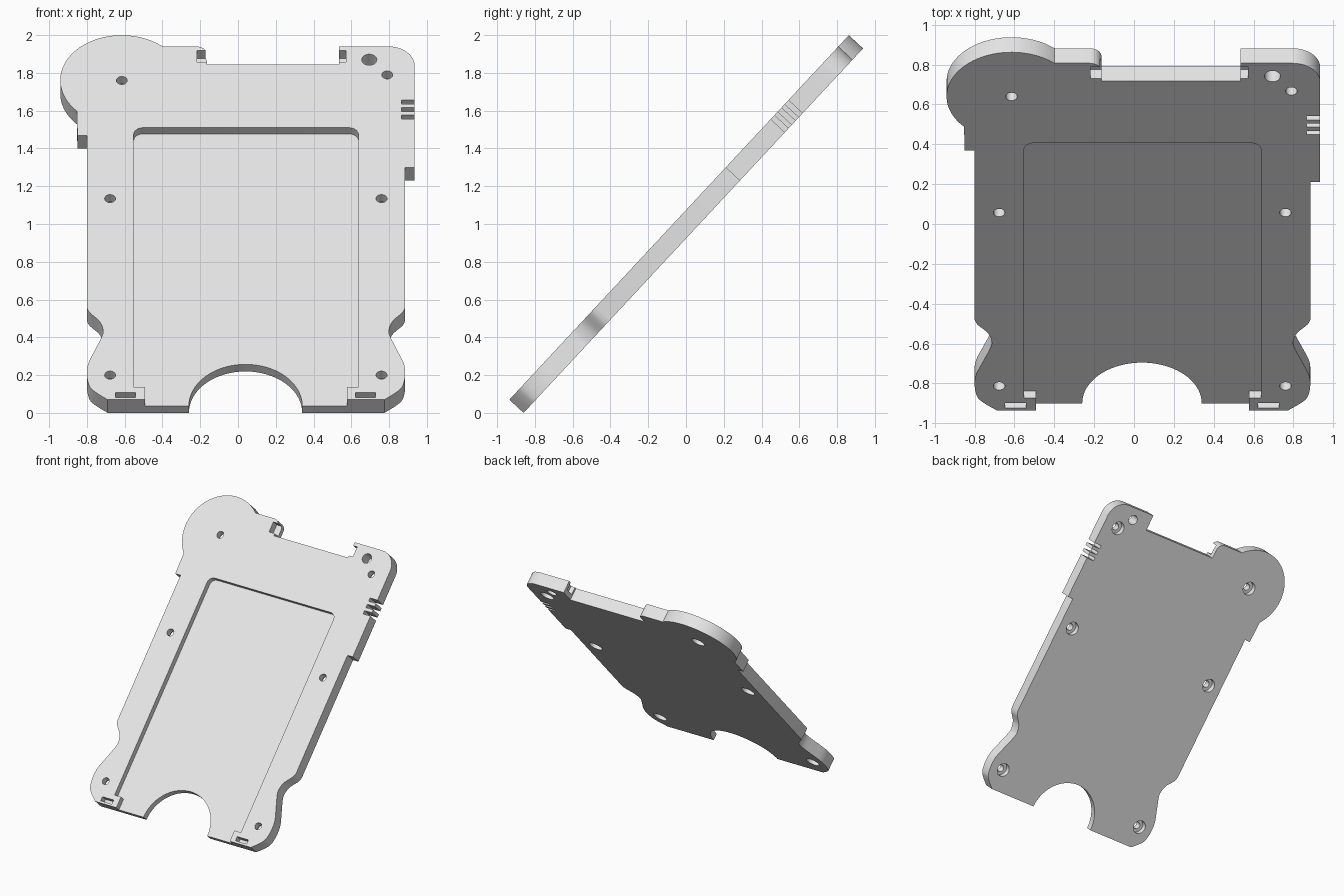
import bpy
import bmesh
from math import sin, cos, radians, pi
from mathutils import Vector

THICK = 0.1026     # plate thickness
FLOOR = 0.055      # height of the recess floor
TILT = radians(47.03)
MID = 0.0425       # centre line of the lower body

cube = bpy.data.objects.get("Cube")
if cube:
    bpy.data.objects.remove(cube, do_unlink=True)

grey = bpy.data.materials.new("light grey plastic")
grey.use_nodes = True
grey.diffuse_color = (0.8, 0.8, 0.8, 1)
grey.node_tree.nodes["Principled BSDF"].inputs["Base Color"].default_value = (0.8, 0.8, 0.8, 1)


def arc(cx, cy, r, a0, a1, n=16):
    """Points along a circular arc, angles in degrees."""
    steps = [radians(a0 + (a1 - a0) * i / n) for i in range(n + 1)]
    return [(cx + r * cos(a), cy + r * sin(a)) for a in steps]


def spline(pts, n=6):
    """Smooth curve through the points."""
    p = [Vector(q) for q in [pts[0]] + pts + [pts[-1]]]
    out = []
    for a, b, c, d in zip(p, p[1:], p[2:], p[3:]):
        for i in range(n):
            t = i / n
            q = 2 * b + (c - a) * t + (2 * a - 5 * b + 4 * c - d) * t**2 + (3 * b - a - 3 * c + d) * t**3
            out.append(tuple(q / 2))
    return out + [pts[-1]]


def mirror(pts):
    return [(2 * MID - x, y) for x, y in reversed(pts)]


def prism(name, pts, w0, w1):
    """Extrude a flat outline between two heights."""
    bm = bmesh.new()
    face = bm.faces.new([bm.verts.new((x, y, w0)) for x, y in pts])
    new = bmesh.ops.extrude_face_region(bm, geom=[face])["geom"]
    verts = [g for g in new if isinstance(g, bmesh.types.BMVert)]
    bmesh.ops.translate(bm, verts=verts, vec=(0, 0, w1 - w0))
    bmesh.ops.recalc_face_normals(bm, faces=bm.faces)
    mesh = bpy.data.meshes.new(name)
    bm.to_mesh(mesh)
    bm.free()
    mesh.materials.append(grey)
    obj = bpy.data.objects.new(name, mesh)
    bpy.context.collection.objects.link(obj)
    return obj


def box(x0, x1, y0, y1):
    return [(x0, y0), (x1, y0), (x1, y1), (x0, y1)]


def cut(pts, w0, w1):
    """Subtract a prism from the plate."""
    cutter = prism("cutter", pts, w0, w1)
    cutter.hide_render = True
    mod = plate.modifiers.new("cut", 'BOOLEAN')
    mod.operation = 'DIFFERENCE'
    mod.solver = 'EXACT'
    mod.object = cutter
    bpy.context.view_layer.objects.active = plate
    bpy.ops.object.modifier_apply(modifier=mod.name)
    bpy.data.objects.remove(cutter, do_unlink=True)


# Plate outline: right waist, right shoulder, top notch, round ear, left waist
right_side = spline([(0.775, 0), (0.84, 0.055), (0.872, 0.1), (0.885, 0.18),
                     (0.878, 0.26), (0.842, 0.36), (0.805, 0.46), (0.80, 0.51),
                     (0.82, 0.57), (0.87, 0.63), (0.885, 0.667)])
outline = arc(0.04, 0, 0.30, 180, 0, 40)
outline += right_side
outline += [(0.885, 1.68), (0.935, 1.68)]
outline += arc(0.795, 2.416, 0.14, 0, 90)
outline += [(0.535, 2.556), (0.535, 2.424), (-0.163, 2.424)]
outline += arc(-0.223, 2.496, 0.06, 0, 90, 10)
outline += arc(-0.615, 2.311, 0.326, 48.7, 223, 56)
outline += [(-0.85, 1.913), (-0.80, 1.913)]
outline += mirror(right_side)
plate = prism("case_plate", outline, 0, THICK)

# Screen recess, open at the lower end and narrowed by corner blocks
half = [(MID + 0.535, -0.1), (MID + 0.535, 0.092), (MID + 0.595, 0.092)]
half += arc(MID + 0.545, 1.918, 0.05, 0, 90, 8)
cut(half + mirror(half), FLOOR, THICK + 0.1)

# Strap slots in the corner blocks and clip pockets beside the top notch
for x in (-0.648, 0.622):
    cut(box(x, x + 0.106, 0.017, 0.052), 0.045, THICK + 0.1)
cut(box(-0.218, -0.12, 2.442, 2.527), 0.04, THICK + 0.1)
cut(box(0.50, 0.572, 2.442, 2.527), 0.04, THICK + 0.1)

# Vent slots through the right edge
for i in range(3):
    y = 2.03 + i * 0.0545
    cut(box(0.865, 1.0, y, y + 0.028), -0.1, THICK + 0.1)

# Screw holes, counterbored from the back
screws = [(-0.615, 2.31), (0.79, 2.35)]
screws += [(x, y) for x in (-0.677, 0.76) for y in (0.178, 1.455)]
for x, y in screws:
    cut(arc(x, y, 0.029, 0, 345, 23), -0.1, THICK + 0.1)
    cut(arc(x, y, 0.055, 0, 345, 23), -0.1, 0.045)

# Plain cord hole
cut(arc(0.695, 2.46, 0.04, 0, 345, 23), -0.1, THICK + 0.1)

# Lean the plate back and finish the shading
plate.rotation_euler.x = TILT
plate.location.y = -0.86
for o in bpy.context.selected_objects:
    o.select_set(False)
plate.select_set(True)
bpy.context.view_layer.objects.active = plate
bpy.ops.object.transform_apply(location=True, rotation=True, scale=True)
bpy.ops.object.shade_smooth_by_angle(angle=radians(30))
